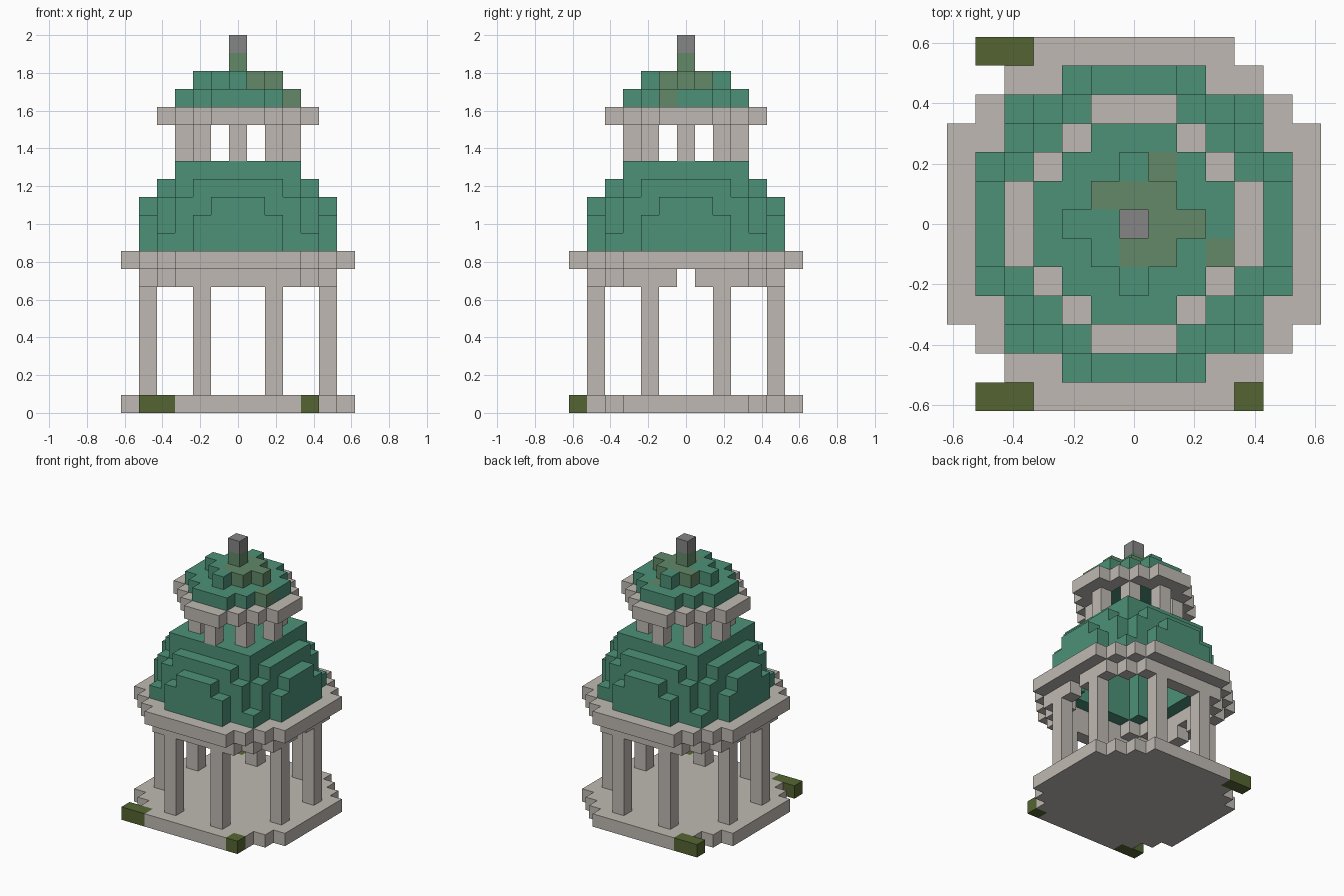
import bpy
import bmesh
from mathutils import Vector

if "Cube" in bpy.data.objects:
    bpy.data.objects.remove(bpy.data.objects["Cube"], do_unlink=True)

U = 2 / 21  # edge of one block


def material(name, color):
    mat = bpy.data.materials.new(name)
    mat.use_nodes = True
    rgba = (*color, 1)
    mat.diffuse_color = rgba
    mat.node_tree.nodes["Principled BSDF"].inputs["Base Color"].default_value = rgba
    return mat


stone = material("pale_stone", (0.52, 0.485, 0.445))
copper = material("green_copper", (0.074, 0.283, 0.188))
worn = material("worn_copper", (0.122, 0.25, 0.138))
moss = material("dark_moss", (0.089, 0.13, 0.032))
metal = material("grey_metal", (0.238, 0.235, 0.238))


def plan(*half_widths):
    """Symmetric plan: half width of each row, from the middle row outwards."""
    return {(i, j) for r, w in enumerate(half_widths)
            for j in {r, -r} for i in range(-w, w + 1)}


def mirrored(*points):
    """Mirror points over both axes and the diagonal."""
    return {p for a, b in points for sx in (1, -1) for sy in (1, -1)
            for p in ((sx * a, sy * b), (sy * b, sx * a))}


def stack(cells, bottom, top):
    """Extrude a plan over the block layers bottom to top, inclusive."""
    return {(i, j, k) for i, j in cells for k in range(bottom, top + 1)}


AXES = [Vector(a) for a in ((1, 0, 0), (0, 1, 0), (0, 0, 1))]


def build(name, blocks, mat, accent=None, accent_blocks=()):
    """Make the outer skin of a set of blocks as one object."""
    bm = bmesh.new()
    verts = {}

    def corner(p):
        key = tuple(round(2 * c) for c in p)
        if key not in verts:
            verts[key] = bm.verts.new(p * U)
        return verts[key]

    for block in sorted(blocks):
        center = Vector(block) + Vector((0, 0, 0.5))
        for a in range(3):
            for sign in (1, -1):
                n = AXES[a] * sign
                if tuple(int(c) for c in Vector(block) + n) in blocks:
                    continue
                s, t = AXES[(a + 1) % 3] / 2, AXES[(a + 2) % 3] / 2 * sign
                mid = center + n / 2
                face = bm.faces.new([corner(mid + q) for q in (-s - t, s - t, s + t, t - s)])
                face.material_index = int(block in accent_blocks)
    mesh = bpy.data.meshes.new(name)
    bm.to_mesh(mesh)
    bm.free()
    mesh.materials.append(mat)
    if accent:
        mesh.materials.append(accent)
    obj = bpy.data.objects.new(name, mesh)
    bpy.context.collection.objects.link(obj)
    return obj


wide = plan(6, 6, 6, 6, 5, 4, 3)
inner = plan(4, 4, 4, 3, 2)
core = plan(3, 3, 3, 2)

# Floor with mossy corner blocks
moss_blocks = {(-5, 6, 0), (-4, 6, 0), (-5, -6, 0), (-4, -6, 0), (4, -6, 0)}
build("floor", stack(wide, 0, 0) | moss_blocks, stone, moss, moss_blocks)

# Lower columns
for n, p in enumerate(sorted(mirrored((5, 2)))):
    build(f"lower_column_{n + 1}", stack({p}, 1, 6), stone)

# Ring beam, open in the middle of both sides, and the cornice over it
beam = plan(5, 5, 5, 5, 4, 3) - plan(4, 4, 4, 4, 3) - {(5, 0), (-5, 0)}
build("ring_beam", stack(beam, 7, 7), stone)
build("lower_cornice", stack(wide - inner, 8, 8), stone)

# Hollow stepped dome
dome = (stack(plan(5, 5, 5, 4, 4, 2) - core, 9, 9)
        | stack((plan(5, 5, 5, 4, 3, 2)) - core, 10, 10)
        | stack((plan(5, 5, 4, 4, 3, 1)) - core, 11, 11)
        | stack(plan(4, 4, 4, 3, 2) - core, 12, 12)
        | stack(plan(3, 3, 3, 3), 13, 13))
build("dome", dome, copper)

# Lantern columns and cornice
for n, p in enumerate(sorted(mirrored((2, 2), (3, 0)))):
    build(f"lantern_column_{n + 1}", stack({p}, 14, 15), stone)
build("lantern_cornice", stack(plan(4, 4, 3, 2, 1) - plan(2, 2, 1), 16, 16), stone)

# Lantern roof with worn blocks
worn_blocks = {(3, -1, 17), (1, 2, 17)} | {
    (i, j, 18) for i, j in ((-1, 1), (0, 1), (1, 1), (1, 0), (2, 0), (0, -1), (1, -1))}
roof = stack(plan(3, 3, 2, 1), 17, 17) | stack(plan(2, 1, 0), 18, 18)
build("lantern_roof", roof, copper, worn, worn_blocks)

# Finial
build("finial_base", {(0, 0, 19)}, worn)
build("finial_tip", {(0, 0, 20)}, metal)
